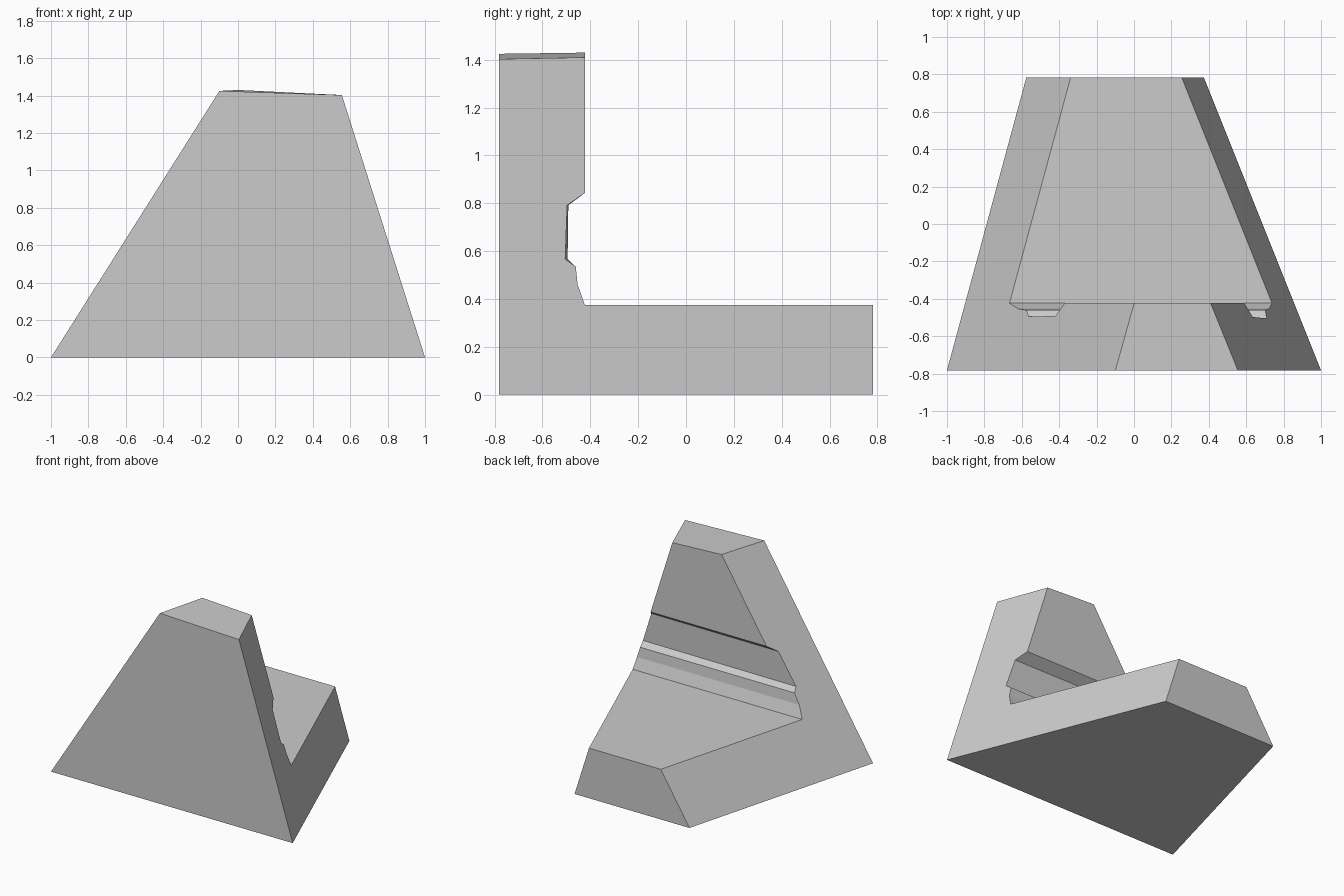
import bpy, bmesh

if "Cube" in bpy.data.objects:
    bpy.data.objects.remove(bpy.data.objects["Cube"])

D = 0.782      # half depth
WALL = -0.423  # rear face of the upright

# Stepped side profile (y, z); the two ends differ slightly in the groove and top
def profile(top_front, top_back, groove_high, groove_low):
    return [(-D, 0), (D, 0), (D, 0.375), (WALL, 0.375),
            (-0.453, 0.46), (-0.461, 0.535), (groove_low, 0.567),
            (groove_high, 0.792), (WALL, 0.843),
            (WALL, top_back), (-D, top_front)]

# Leaning side planes give x for each (y, z)
def left_x(y, z):
    return -1 + 0.632 * z + 0.271 * (y + D)

def right_x(y, z):
    return 1 - 0.317 * z - 0.400 * (y + D)

bm = bmesh.new()
left = [bm.verts.new((left_x(y, z), y, z))
        for y, z in profile(1.425, 1.43, -0.492, -0.495)]
right = [bm.verts.new((right_x(y, z), y, z))
         for y, z in profile(1.403, 1.41, -0.497, -0.505)]

# End caps and the strips joining them
bm.faces.new(left)
bm.faces.new(right[::-1])
n = len(left)
for i in range(n):
    j = (i + 1) % n
    bm.faces.new((left[j], left[i], right[i], right[j]))
bmesh.ops.recalc_face_normals(bm, faces=bm.faces)

mesh = bpy.data.meshes.new("stepped_wedge_block")
bm.to_mesh(mesh)
bm.free()
bpy.context.collection.objects.link(bpy.data.objects.new("stepped_wedge_block", mesh))
